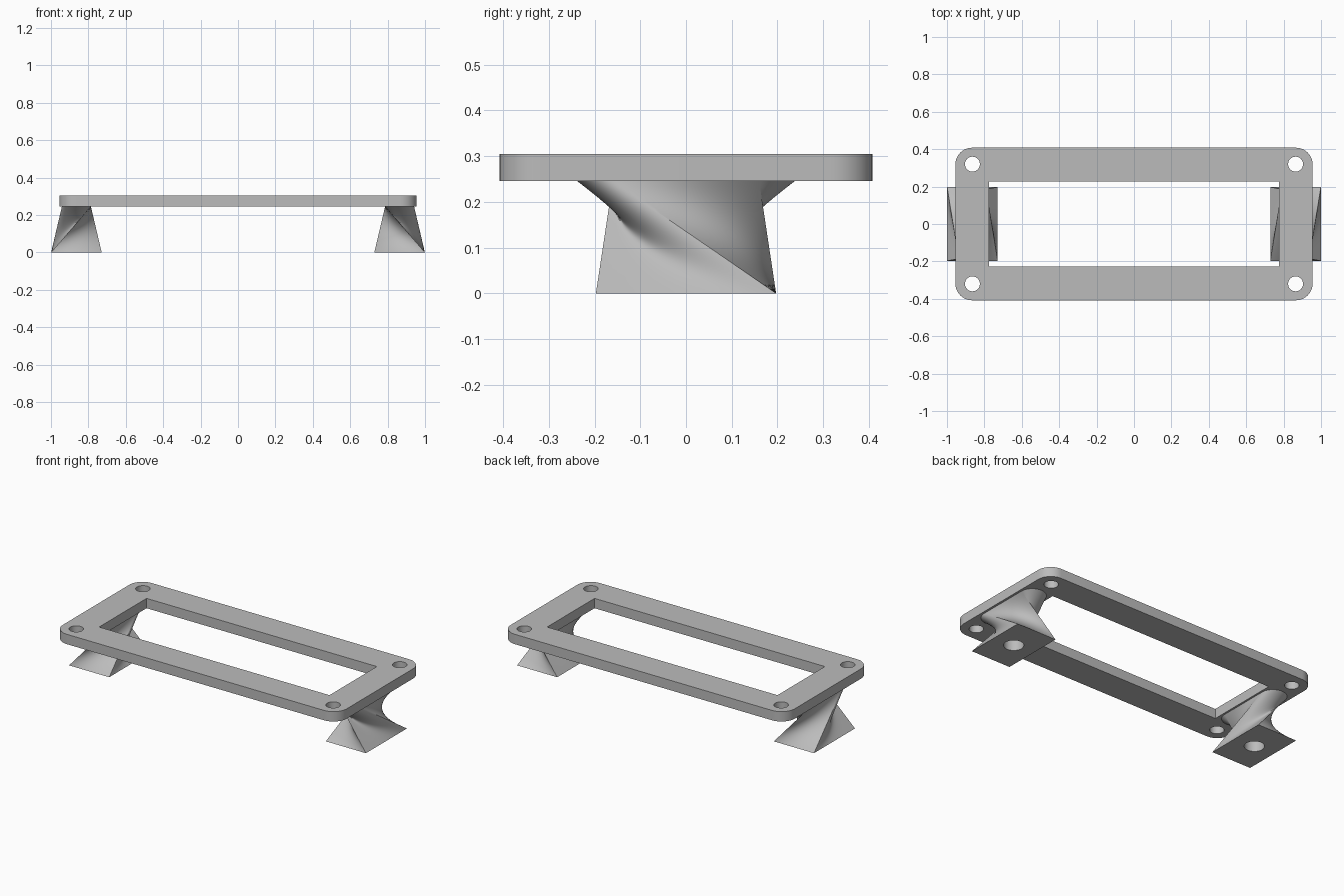
import bpy, bmesh, math
from mathutils import Vector

cube = bpy.data.objects.get("Cube")
if cube:
    bpy.data.objects.remove(cube)

grey = bpy.data.materials.new("plain_grey")
grey.use_nodes = True
GREY = (0.5, 0.5, 0.5, 1)
grey.diffuse_color = GREY
grey.node_tree.nodes["Principled BSDF"].inputs["Base Color"].default_value = GREY

BASE, TOP = 0.245, 0.305      # underside and top of the frame
LEG_X = 0.864                 # centre of legs and screw holes


def make_object(name, bm):
    bmesh.ops.remove_doubles(bm, verts=bm.verts, dist=1e-5)
    bmesh.ops.recalc_face_normals(bm, faces=bm.faces)
    mesh = bpy.data.meshes.new(name)
    bm.to_mesh(mesh)
    bm.free()
    mesh.materials.append(grey)
    obj = bpy.data.objects.new(name, mesh)
    bpy.context.collection.objects.link(obj)
    return obj


def prism(name, outline, z0, z1):
    bm = bmesh.new()
    face = bm.faces.new([bm.verts.new((x, y, z0)) for x, y in outline])
    ext = bmesh.ops.extrude_face_region(bm, geom=[face])
    moved = [v for v in ext["geom"] if isinstance(v, bmesh.types.BMVert)]
    bmesh.ops.translate(bm, verts=moved, vec=(0, 0, z1 - z0))
    return make_object(name, bm)


def rounded_rect(hx, hy, r, steps=10):
    pts = []
    for i, (sx, sy) in enumerate([(1, 1), (-1, 1), (-1, -1), (1, -1)]):
        for k in range(steps + 1):
            a = (i + k / steps) * math.pi / 2
            pts.append((sx * (hx - r) + r * math.cos(a), sy * (hy - r) + r * math.sin(a)))
    return pts


def circle(x, y, r, steps=32):
    turn = 2 * math.pi / steps
    return [(x + r * math.cos(i * turn), y + r * math.sin(i * turn)) for i in range(steps)]


def cut(obj, cutters):
    for c in cutters:
        mod = obj.modifiers.new("cut", 'BOOLEAN')
        mod.operation = 'DIFFERENCE'
        mod.solver = 'EXACT'
        mod.object = c
    bpy.context.view_layer.update()
    graph = bpy.context.evaluated_depsgraph_get()
    mesh = bpy.data.meshes.new_from_object(obj.evaluated_get(graph))
    obj.modifiers.clear()
    obj.data = mesh
    for c in cutters:
        bpy.data.objects.remove(c)


def smooth(obj):
    bpy.ops.object.select_all(action='DESELECT')
    obj.select_set(True)
    bpy.context.view_layer.objects.active = obj
    bpy.ops.object.shade_smooth_by_angle(angle=math.radians(25))


# Rounded frame with a rectangular window and four screw holes
frame = prism("frame", rounded_rect(0.955, 0.408, 0.09), BASE, TOP)
window = [(0.775, 0.228), (-0.775, 0.228), (-0.775, -0.228), (0.775, -0.228)]
cutters = [prism("window_cutter", window, BASE - 0.1, TOP + 0.1)]
for sx in (1, -1):
    for sy in (1, -1):
        cutters.append(prism("hole_cutter", circle(sx * LEG_X, sy * 0.32, 0.04),
                             BASE - 0.1, TOP + 0.1))
cut(frame, cutters)
smooth(frame)


def leg_rulings(n=32):
    """Bottom and top ends of the rulings: a rectangle twisted into a slot."""
    bx, by, r, cy = 0.135, 0.197, 0.0775, 0.16
    half = []
    # long base edge sweeps into the rounded end of the slot
    for i in range(n):
        s = i / n
        a = math.pi * (1 + s)
        low = Vector((bx, -by + 2 * by * s ** 0.5, 0))
        high = Vector((r * math.cos(a), -cy + r * math.sin(a), BASE))
        half.append((low, high))
    # short base edge sweeps into the straight side of the slot
    for i in range(n):
        s = i / n
        half.append((Vector((bx - 2 * bx * s, by, 0)),
                     Vector((r, -cy + 2 * cy * s, BASE))))
    turned = [tuple(Vector((-p.x, -p.y, p.z)) for p in pair) for pair in half]
    return half + turned


def make_leg(name, side):
    levels = 20
    bm = bmesh.new()
    rings = []
    for j in range(levels + 1):
        ring = []
        for low, high in leg_rulings():
            p = low.lerp(high, j / levels)
            ring.append(bm.verts.new((side * (LEG_X + p.x), p.y, p.z)))
        rings.append(ring)
    count = len(rings[0])
    for a, b in zip(rings, rings[1:]):
        for i in range(count):
            k = (i + 1) % count
            bm.faces.new((a[i], a[k], b[k], b[i]))
    bm.faces.new(rings[0])
    bm.faces.new(rings[-1])
    leg = make_object(name, bm)
    # blind screw hole in the foot
    cut(leg, [prism("bore_cutter", circle(side * LEG_X, 0, 0.056), -0.1, 0.14)])
    smooth(leg)


make_leg("left_leg", 1)
make_leg("right_leg", -1)
